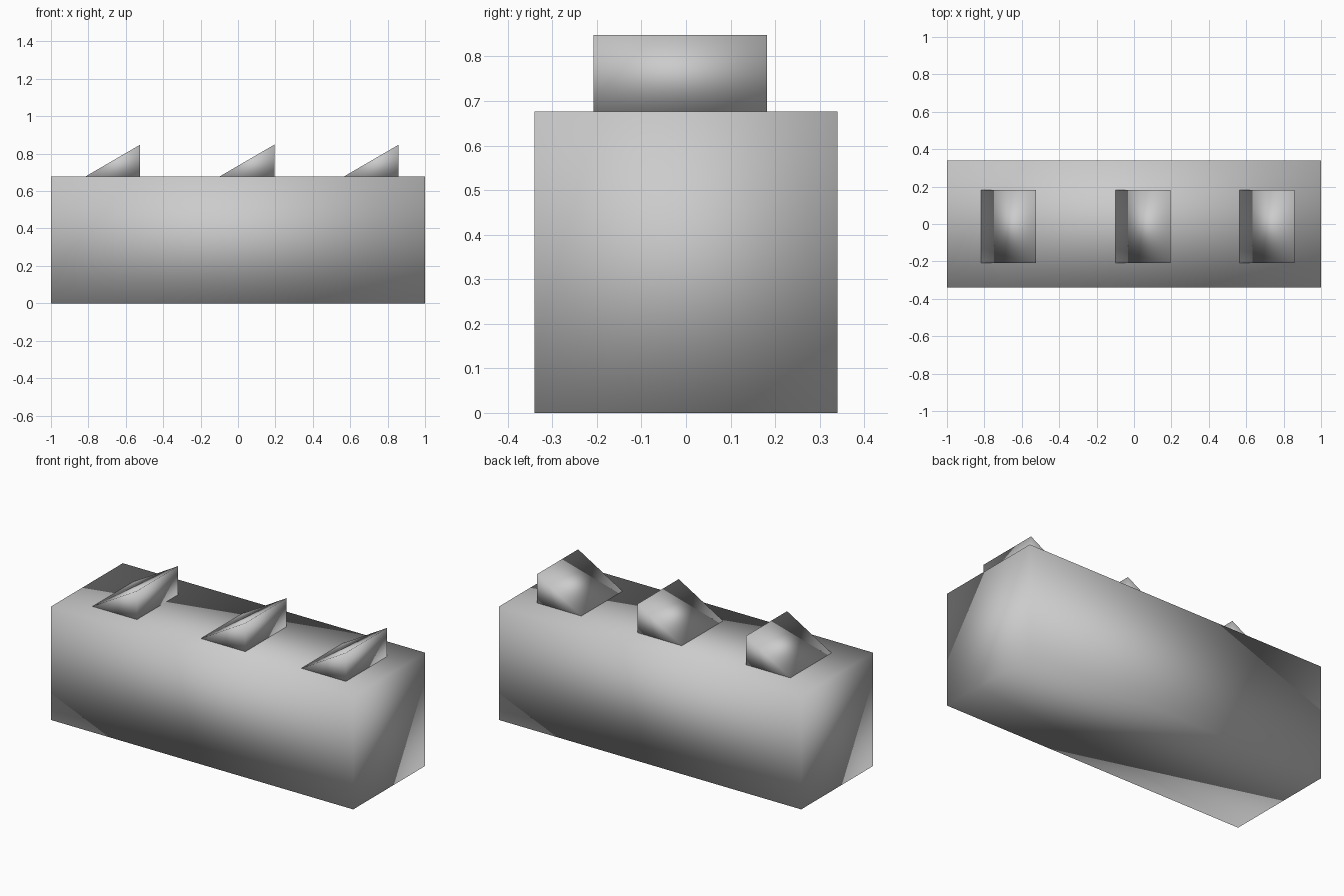
import bpy

cube = bpy.data.objects.get("Cube")
if cube:
    bpy.data.objects.remove(cube, do_unlink=True)

grey = bpy.data.materials.new("light grey")
grey.use_nodes = True
colour = (0.6, 0.6, 0.6, 1)
grey.diffuse_color = colour
grey.node_tree.nodes["Principled BSDF"].inputs["Base Color"].default_value = colour


def prism(name, profile, y0, y1):
    """Extrude an x-z profile (counter-clockwise from the front) along y."""
    n = len(profile)
    verts = [(x, y, z) for y in (y0, y1) for x, z in profile]
    faces = [tuple(range(n)), tuple(reversed(range(n, 2 * n)))]
    for i in range(n):
        j = (i + 1) % n
        faces.append((j, i, i + n, j + n))
    mesh = bpy.data.meshes.new(name)
    mesh.from_pydata(verts, [], faces)
    mesh.materials.append(grey)
    mesh.shade_smooth()  # soft normals run across the whole block
    obj = bpy.data.objects.new(name, mesh)
    bpy.context.collection.objects.link(obj)
    return obj


# Long main block
TOP = 0.677
prism("main_block", [(-1, 0), (1, 0), (1, TOP), (-1, TOP)], -0.34, 0.34)

# Row of sloping wedges, tall side towards +x
for label, x in (("right", -0.817), ("middle", -0.1), ("left", 0.565)):
    prism("wedge_" + label, [(x, TOP), (x + 0.294, TOP), (x + 0.294, 0.848)],
          -0.208, 0.182)
